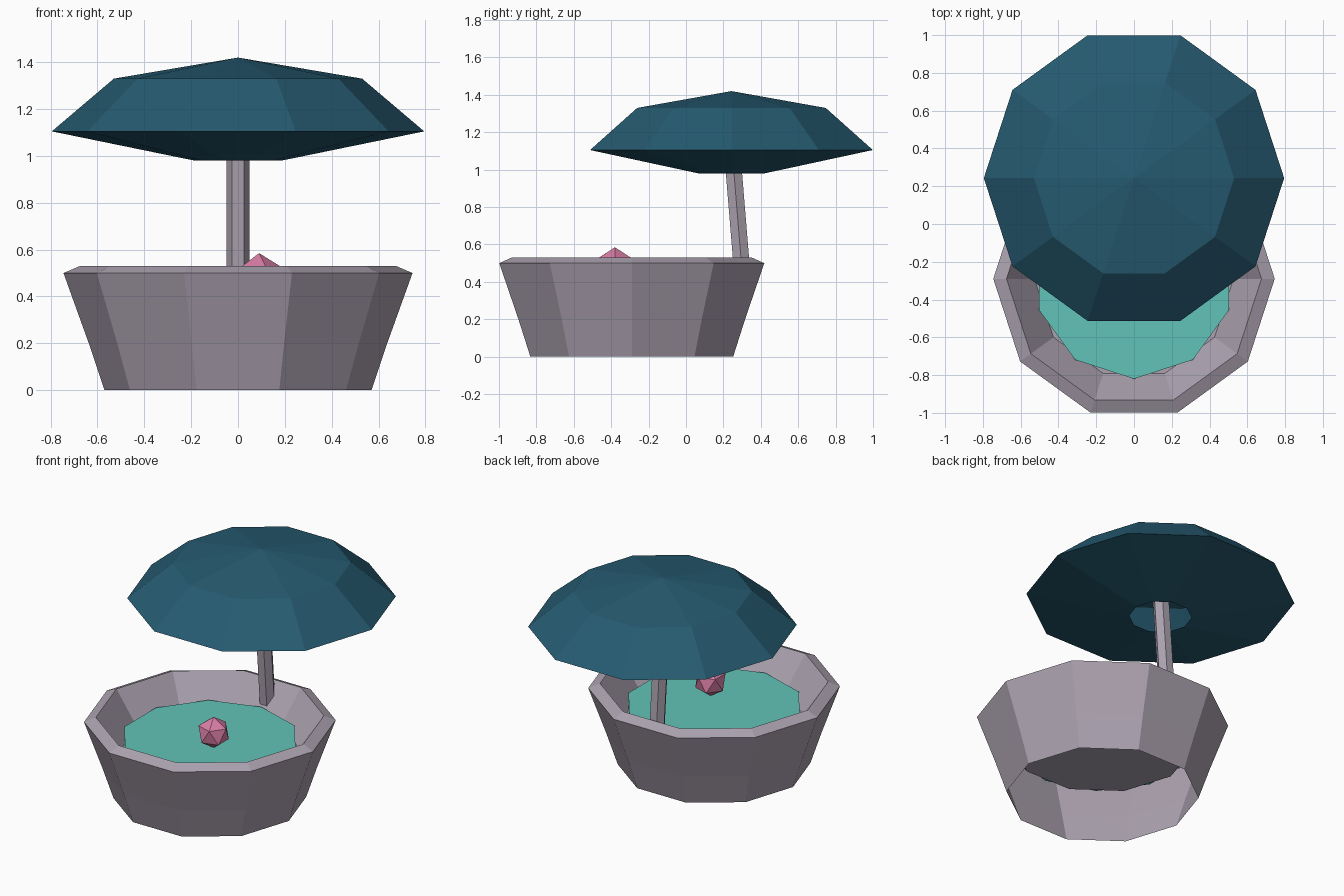
import bpy, bmesh, math
from mathutils import Vector

cube = bpy.data.objects.get("Cube")
if cube:
    bpy.data.objects.remove(cube, do_unlink=True)


def material(name, rgb):
    m = bpy.data.materials.new(name)
    m.use_nodes = True
    m.diffuse_color = (*rgb, 1)
    node = next(n for n in m.node_tree.nodes if n.type == 'BSDF_PRINCIPLED')
    node.inputs["Base Color"].default_value = (*rgb, 1)
    return m


stone = material("warm grey stone", (0.41, 0.36, 0.43))
water_green = material("water green", (0.12, 0.55, 0.48))
deep_blue = material("deep blue", (0.019, 0.104, 0.165))
pink = material("pink", (0.70, 0.21, 0.38))


def finish(name, bm, mat, location):
    mesh = bpy.data.meshes.new(name)
    bm.to_mesh(mesh)
    bm.free()
    mesh.materials.append(mat)
    obj = bpy.data.objects.new(name, mesh)
    obj.location = location
    bpy.context.collection.objects.link(obj)
    return obj


def lathe(name, profile, mat, location, sides=10, turn=0.0):
    """Spin (radius, z) points round z; a zero radius closes to a point."""
    bm = bmesh.new()
    rings = []
    for r, z in profile:
        if r == 0:
            rings.append([bm.verts.new((0, 0, z))] * sides)
            continue
        angles = [turn + math.tau * i / sides for i in range(sides)]
        rings.append([bm.verts.new((r * math.cos(a), r * math.sin(a), z)) for a in angles])
    for low, high in zip(rings, rings[1:]):
        for i in range(sides):
            j = (i + 1) % sides
            corners = list(dict.fromkeys((low[i], low[j], high[j], high[i])))
            bm.faces.new(corners)
    return finish(name, bm, mat, location)


bowl_y, canopy_y = -0.29, 0.243

# Basin: open underneath, with a rim and a raised inner floor
lathe("basin", [(0.57, 0), (0.637, 0.2), (0.745, 0.5), (0.675, 0.53),
                (0.527, 0.32), (0, 0.32)], stone, (0, bowl_y, 0))

# Water slab, turned half a side against the basin
lathe("water", [(0, 0.33), (0.53, 0.33), (0.53, 0.39), (0, 0.39)],
      water_green, (0, bowl_y, 0), turn=math.pi / 10)

# Canopy: hollow, with a hole in the underside for the post
lathe("canopy", [(0.185, 0.98), (0.795, 1.105), (0.53, 1.33), (0, 1.42)],
      deep_blue, (0, canopy_y, 0))

# Leaning hexagonal post
post = lathe("post", [(0, -0.43), (0.05, -0.43), (0.05, 0.43), (0, 0.43)],
             stone, (0, 0.273, 0.78), sides=6)
post.rotation_euler.x = math.radians(4.7)

# Floating bud
bm = bmesh.new()
bmesh.ops.create_icosphere(bm, subdivisions=1, radius=0.1)
finish("floating_bud", bm, pink, Vector((0.09, -0.38, 0.485)))
